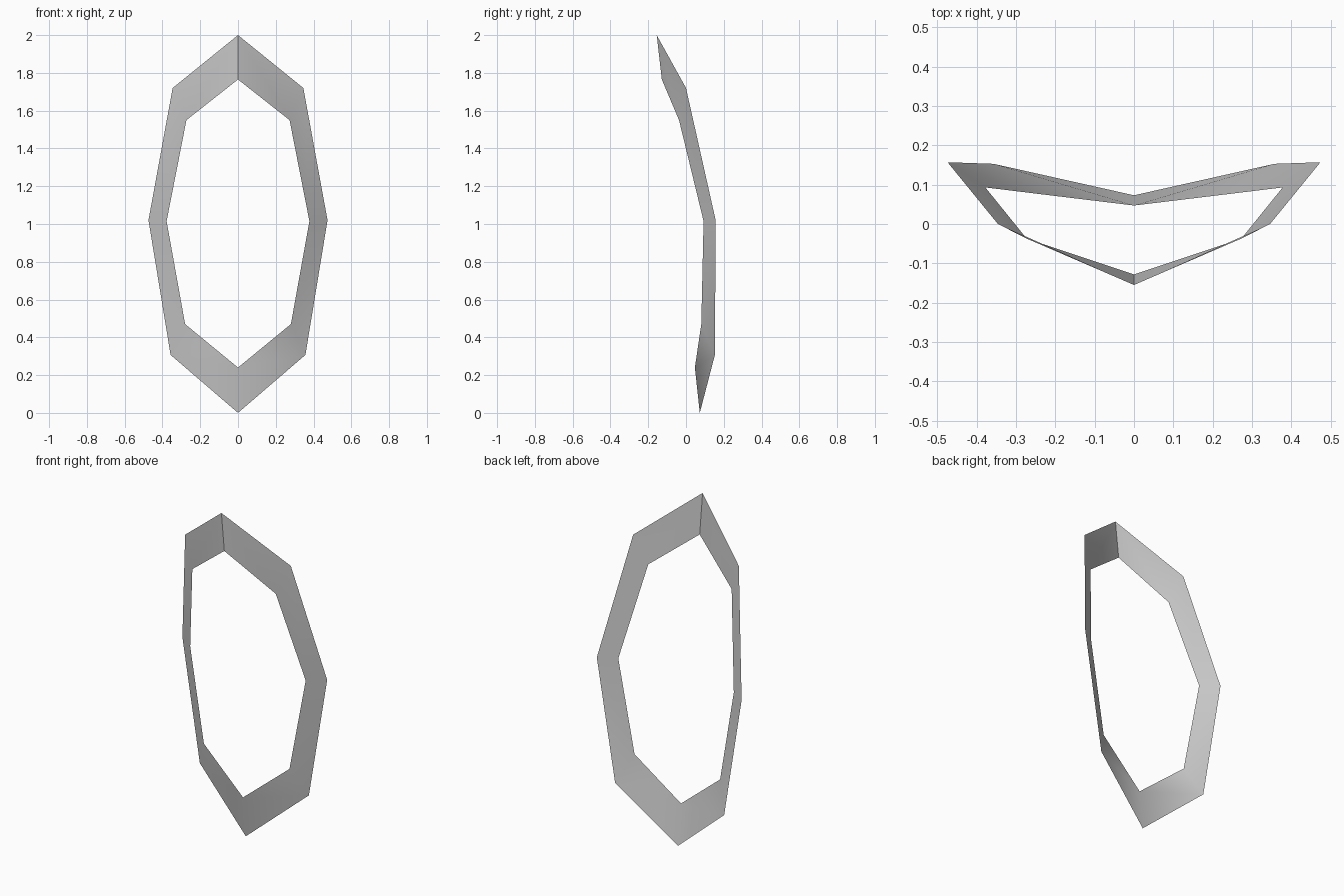
import bpy, bmesh, math

if "Cube" in bpy.data.objects:
    bpy.data.objects.remove(bpy.data.objects["Cube"])

# Right half of the band, from top tip to bottom tip: (outer point, inner point)
HALF = [
    ((0, -0.155, 2.0), (0, -0.128, 1.765)),
    ((0.346, 0.0, 1.72), (0.273, -0.037, 1.55)),
    ((0.474, 0.157, 1.02), (0.378, 0.093, 1.015)),
    ((0.357, 0.153, 0.307), (0.28, 0.081, 0.47)),
    ((0, 0.073, 0.0), (0, 0.047, 0.24)),
]

grey = bpy.data.materials.new("grey")
grey.diffuse_color = (0.6, 0.6, 0.6, 1)
grey.use_nodes = True
grey.node_tree.nodes["Principled BSDF"].inputs["Base Color"].default_value = grey.diffuse_color

# Open sheet band, one quad per side
bm = bmesh.new()
pairs = [[bm.verts.new(p) for p in pair] for pair in HALF]
for (o1, i1), (o2, i2) in zip(pairs, pairs[1:]):
    bm.faces.new((o1, i1, i2, o2))
mesh = bpy.data.meshes.new("faceted_ring")
bm.to_mesh(mesh)
bm.free()
mesh.materials.append(grey)

ring = bpy.data.objects.new("faceted_ring", mesh)
bpy.context.collection.objects.link(ring)
bpy.context.view_layer.objects.active = ring
ring.select_set(True)

# Left half
mirror = ring.modifiers.new("mirror", 'MIRROR')
mirror.merge_threshold = 0.001
bpy.ops.object.modifier_apply(modifier="mirror")
bpy.ops.object.shade_smooth_by_angle(angle=math.radians(40))
